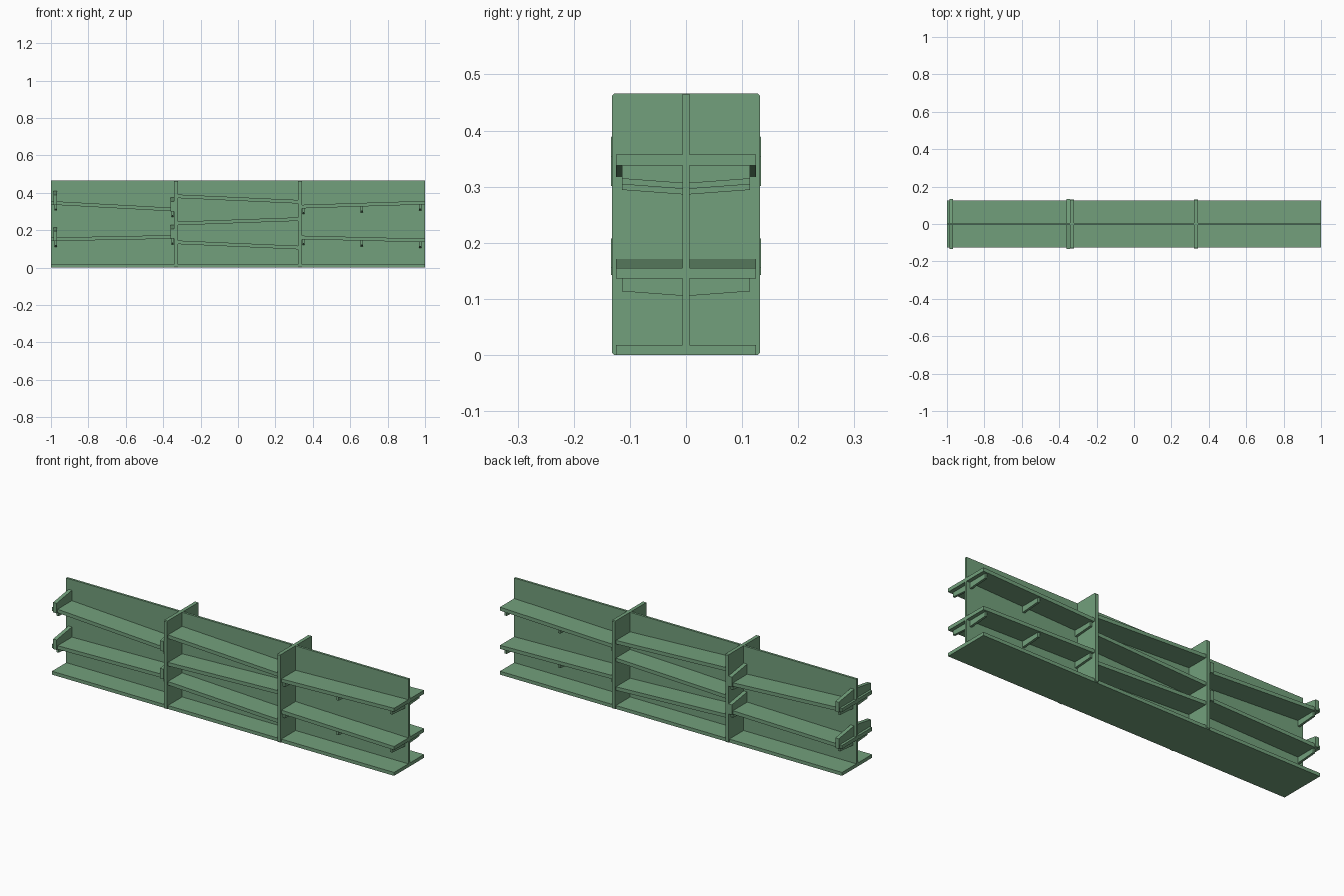
import bpy, bmesh

if "Cube" in bpy.data.objects:
    bpy.data.objects.remove(bpy.data.objects["Cube"])

PANEL_T = 0.006     # half thickness of the central panel
SHELF_Y = 0.125     # shelf reach on each side

paint = bpy.data.materials.new("green_paint")
paint.diffuse_color = (0.17, 0.35, 0.20, 1)
paint.use_nodes = True
paint.node_tree.nodes["Principled BSDF"].inputs["Base Color"].default_value = paint.diffuse_color


def prism(name, profile, axis, lo, hi, mirror=False):
    """Extrude a 2D profile: axis 'y' takes (x, z) points, axis 'x' takes (y, z) points."""
    def place(p, d):
        return (p[0], d, p[1]) if axis == 'y' else (d, p[0], p[1])
    bm = bmesh.new()
    face = bm.faces.new([bm.verts.new(place(p, lo)) for p in profile])
    ext = bmesh.ops.extrude_face_region(bm, geom=[face])
    verts = [g for g in ext["geom"] if isinstance(g, bmesh.types.BMVert)]
    step = (0, hi - lo, 0) if axis == 'y' else (hi - lo, 0, 0)
    bmesh.ops.translate(bm, verts=verts, vec=step)
    bmesh.ops.recalc_face_normals(bm, faces=bm.faces)
    mesh = bpy.data.meshes.new(name)
    bm.to_mesh(mesh)
    bm.free()
    mesh.materials.append(paint)
    obj = bpy.data.objects.new(name, mesh)
    bpy.context.collection.objects.link(obj)
    if mirror:
        mod = obj.modifiers.new("both_sides", 'MIRROR')
        mod.use_axis = (False, True, False)
    return obj


def rect(a0, a1, z0, z1):
    return [(a0, z0), (a1, z0), (a1, z1), (a0, z1)]


# central back panel and base board
prism("back_panel", rect(-1, 1, 0.0, 0.465), 'y', -PANEL_T, PANEL_T)
prism("base_board", rect(-1, 1, 0.0, 0.018), 'y', -SHELF_Y, -PANEL_T, True)

# two upright dividers with clipped corners
c = 0.004
for name, x in (("left_divider", -0.3315), ("right_divider", 0.3315)):
    w, h = 0.132, 0.466
    outline = [(-w + c, 0), (w - c, 0), (w, c), (w, h - c),
               (w - c, h), (-w + c, h), (-w, h - c), (-w, c)]
    prism(name, outline, 'x', x - 0.0095, x + 0.0095)

# sloping shelves: name, start x, end x, top height at each end
T = 0.019
SHELVES = {
    "left_upper_shelf": (-1, -0.341, 0.356, 0.320),
    "left_lower_shelf": (-1, -0.341, 0.161, 0.174),
    "middle_upper_shelf": (-0.322, 0.322, 0.391, 0.362),
    "middle_centre_shelf": (-0.322, 0.322, 0.246, 0.269),
    "middle_lower_shelf": (-0.322, 0.322, 0.145, 0.117),
    "right_upper_shelf": (0.341, 1, 0.336, 0.357),
    "right_lower_shelf": (0.341, 1, 0.171, 0.155),
}
for name, (x0, x1, z0, z1) in SHELVES.items():
    prism(name, [(x0, z0 - T), (x1, z1 - T), (x1, z1), (x0, z0)],
          'y', -SHELF_Y, -PANEL_T, True)


def shelf_top(name, x):
    x0, x1, z0, z1 = SHELVES[name]
    return z0 + (z1 - z0) * (x - x0) / (x1 - x0)


def under_bracket(shelf, x):
    # tapered support arm below the shelf
    z = shelf_top(shelf, x) - T
    prism("under_bracket", [(-0.114, z + 0.003), (-0.114, z - 0.023),
                            (-PANEL_T, z - 0.031), (-PANEL_T, z + 0.003)],
          'x', x - 0.006, x + 0.006, True)


def end_stop(shelf, x):
    # tapered stop above the shelf with a lip over its front edge
    z = shelf_top(shelf, x)
    prism("end_stop", [(-0.134, z - T), (-0.1255, z - T), (-0.1255, z - 0.002),
                       (-PANEL_T, z - 0.002), (-PANEL_T, z + 0.054),
                       (-0.134, z + 0.034)],
          'x', x - 0.010, x + 0.010, True)


for shelf in ("right_upper_shelf", "right_lower_shelf"):
    for x in (0.350, 0.662, 0.975):
        under_bracket(shelf, x)

for shelf in ("left_upper_shelf", "left_lower_shelf"):
    for x in (-0.977, -0.352):
        end_stop(shelf, x)
        under_bracket(shelf, x + 0.002)
